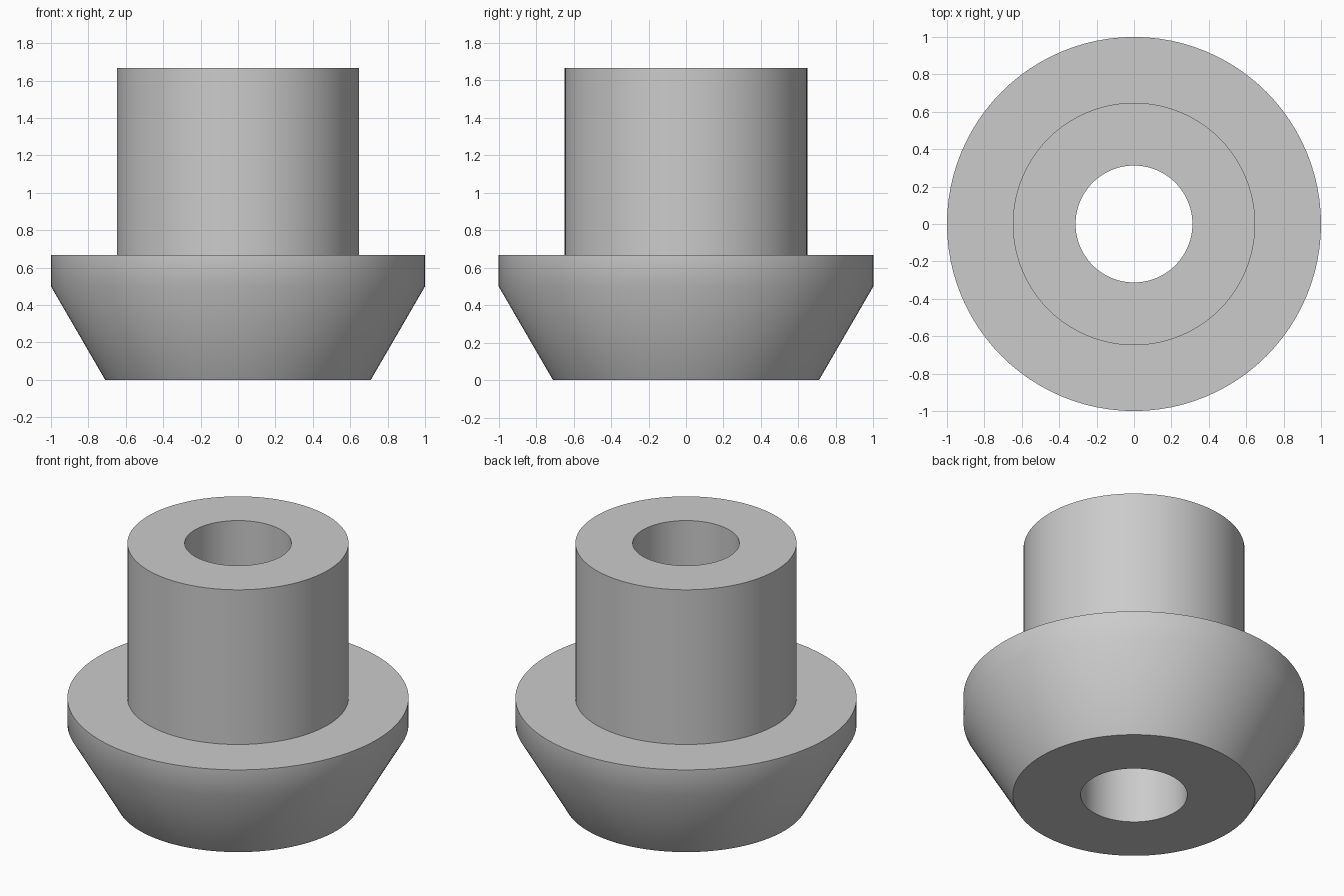
import bpy
import bmesh
import math

SEGMENTS = 96

cube = bpy.data.objects.get("Cube")
if cube:
    bpy.data.objects.remove(cube, do_unlink=True)

# Single grey material
GREY = (0.6, 0.6, 0.6, 1.0)
grey = bpy.data.materials.new("plain_grey")
grey.use_nodes = True
grey.diffuse_color = GREY
grey.node_tree.nodes["Principled BSDF"].inputs["Base Color"].default_value = GREY


def lathe(name, profile, material):
    """Spin a closed (radius, height) profile around the z axis."""
    bm = bmesh.new()
    verts = [bm.verts.new((r, 0, z)) for r, z in profile]
    edges = [bm.edges.new((v, verts[(i + 1) % len(verts)]))
             for i, v in enumerate(verts)]
    bmesh.ops.spin(bm, geom=verts + edges, cent=(0, 0, 0), axis=(0, 0, 1),
                   angle=math.tau, steps=SEGMENTS, use_merge=True)
    bmesh.ops.remove_doubles(bm, verts=bm.verts[:], dist=1e-5)
    bmesh.ops.recalc_face_normals(bm, faces=bm.faces[:])
    mesh = bpy.data.meshes.new(name)
    bm.to_mesh(mesh)
    bm.free()
    mesh.materials.append(material)
    obj = bpy.data.objects.new(name, mesh)
    bpy.context.collection.objects.link(obj)
    return obj


# Flanged bushing: tapered foot, straight rim, tall neck and through bore
bushing = lathe("flanged_bushing", [
    (0.3125, 0.0), (0.71, 0.0),        # underside
    (1.0, 0.5), (1.0, 0.667),          # taper and rim
    (0.648, 0.667), (0.648, 1.667),    # shoulder and neck
    (0.3125, 1.667),                   # top ring, closing down the bore
], grey)

# Smooth the round walls and the soft taper-to-rim edge, keep the rest sharp
bpy.ops.object.select_all(action="DESELECT")
bushing.select_set(True)
bpy.context.view_layer.objects.active = bushing
bpy.ops.object.shade_smooth_by_angle(angle=math.radians(40))
